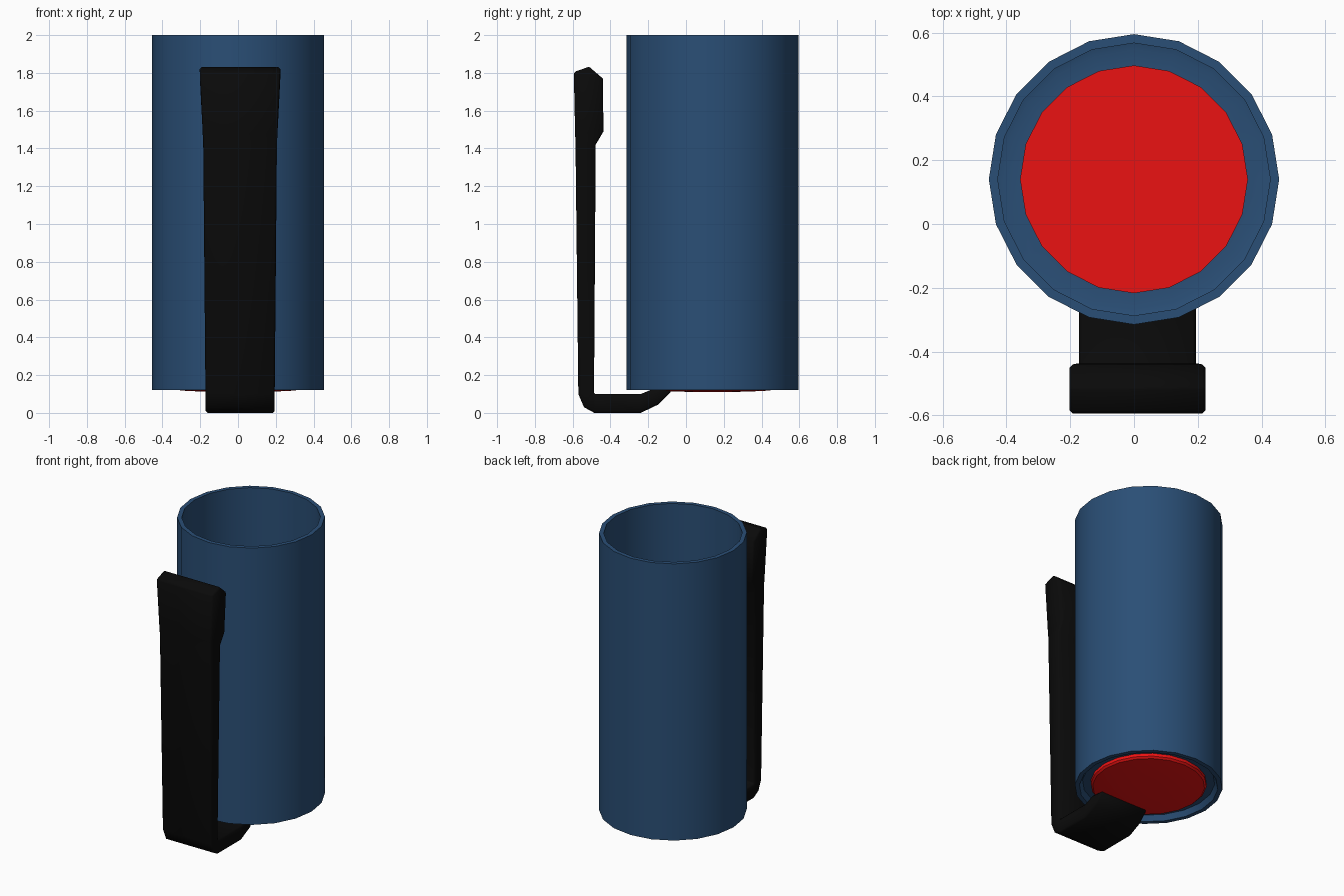
import bpy, bmesh, math

if "Cube" in bpy.data.objects:
    bpy.data.objects.remove(bpy.data.objects["Cube"])

SIDES = 20
CENTRE_Y = 0.14


def make_object(name, bm, color, angle=30, bevel=0):
    bmesh.ops.recalc_face_normals(bm, faces=bm.faces)
    if bevel:
        edges = [e for e in bm.edges if e.calc_face_angle(0) > math.radians(70)]
        bmesh.ops.bevel(bm, geom=edges, offset=bevel, segments=1,
                        affect='EDGES', clamp_overlap=True)
    mesh = bpy.data.meshes.new(name)
    bm.to_mesh(mesh)
    bm.free()
    mat = bpy.data.materials.new(name + "_color")
    mat.diffuse_color = (*color, 1)
    mat.use_nodes = True
    mat.node_tree.nodes["Principled BSDF"].inputs["Base Color"].default_value = mat.diffuse_color
    mesh.materials.append(mat)
    obj = bpy.data.objects.new(name, mesh)
    bpy.context.collection.objects.link(obj)
    bpy.ops.object.select_all(action='DESELECT')
    obj.select_set(True)
    bpy.context.view_layer.objects.active = obj
    bpy.ops.object.shade_smooth_by_angle(angle=math.radians(angle))
    return obj


def lathe(name, profile, color, closed=False, cap=False):
    """Revolve (radius, z) points around the tube axis."""
    bm = bmesh.new()
    rings = [[bm.verts.new((r * math.sin(i * math.tau / SIDES),
                            CENTRE_Y + r * math.cos(i * math.tau / SIDES), z))
              for i in range(SIDES)] for r, z in profile]
    pairs = list(zip(rings, rings[1:]))
    if closed:
        pairs.append((rings[-1], rings[0]))
    for a, b in pairs:
        for i in range(SIDES):
            j = (i + 1) % SIDES
            bm.faces.new((a[i], a[j], b[j], b[i]))
    if cap:
        bm.faces.new(rings[0])
        bm.faces.new(rings[-1])
    return make_object(name, bm, color)


# Open tube with thin wall and a narrow inner ledge near the bottom
lathe("tube", [(0.455, 0.12), (0.455, 2.0), (0.427, 2.0), (0.427, 0.18),
               (0.408, 0.175), (0.355, 0.175), (0.355, 0.155),
               (0.408, 0.155), (0.427, 0.12)],
      (0.023, 0.077, 0.18), closed=True)

# Disc with a shallow domed underside closing the bottom of the tube
lathe("base_disc", [(0.357, 0.18), (0.357, 0.135), (0.345, 0.124),
                    (0.27, 0.116), (0.12, 0.111)],
      (0.83, 0.006, 0.006), cap=True)

# Bent clip: stations of (outer y, outer z, inner y, inner z, half width)
stations = [
    (-0.075, 0.118, -0.17, 0.128, 0.183),
    (-0.145, 0.045, -0.24, 0.10, 0.183),
    (-0.24, 0.0, -0.25, 0.10, 0.183),
    (-0.485, 0.0, -0.48, 0.10, 0.183),
    (-0.54, 0.03, -0.485, 0.104, 0.183),
    (-0.57, 0.10, -0.487, 0.11, 0.183),
    (-0.585, 1.42, -0.478, 1.42, 0.195),
    (-0.587, 1.48, -0.437, 1.49, 0.198),
    (-0.594, 1.805, -0.44, 1.77, 0.213),
    (-0.52, 1.83, -0.51, 1.83, 0.214),
]
bm = bmesh.new()
rows = []
for oy, oz, iy, iz, w in stations:
    rows.append([bm.verts.new((0.011 + s * w, y, z))
                 for s, y, z in ((-1, oy, oz), (1, oy, oz), (1, iy, iz), (-1, iy, iz))])
for a, b in zip(rows, rows[1:]):
    for i in range(4):
        j = (i + 1) % 4
        bm.faces.new((a[i], a[j], b[j], b[i]))
bm.faces.new(rows[0])
bm.faces.new(rows[-1])
make_object("clip", bm, (0.003, 0.003, 0.003), angle=75, bevel=0.01)
